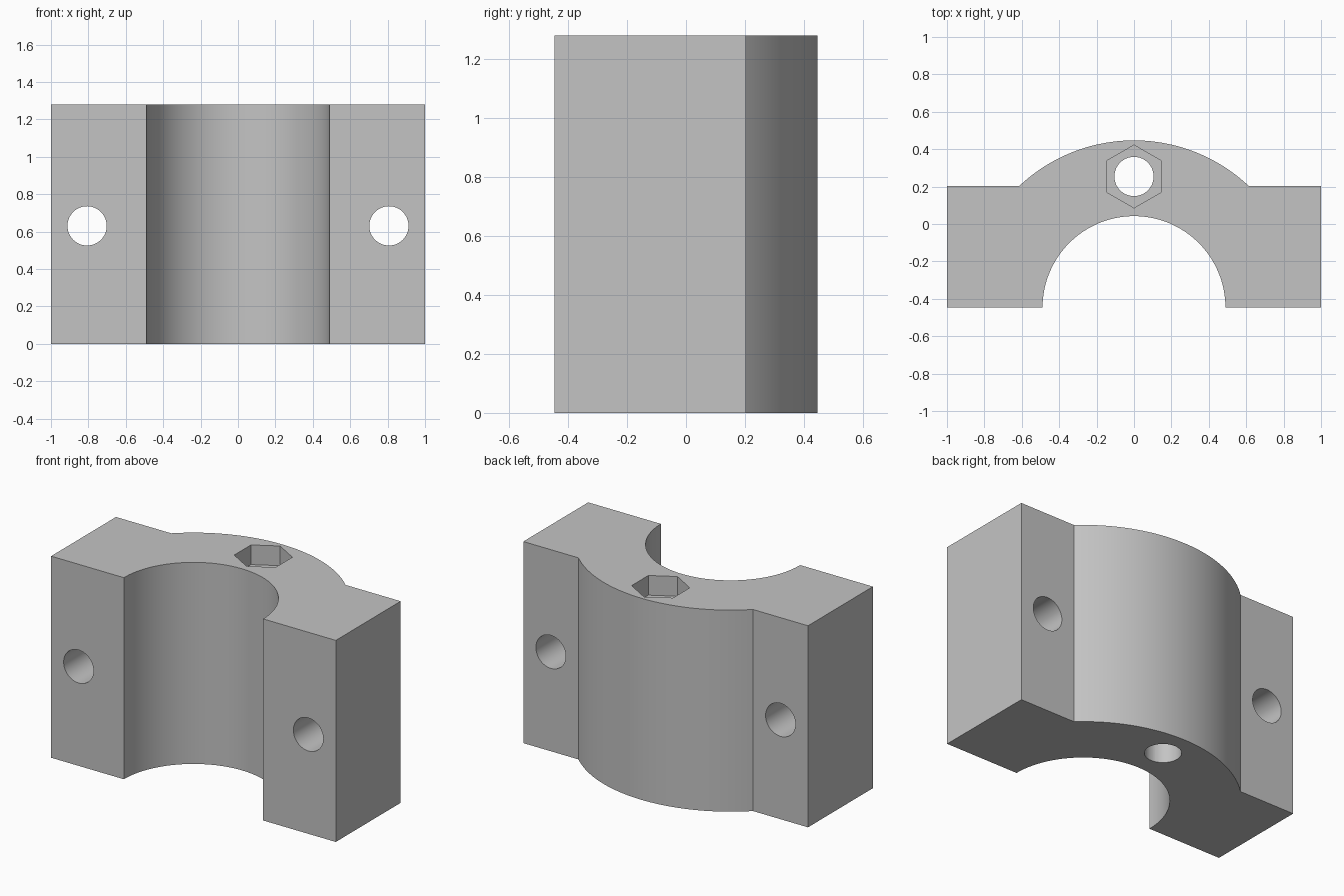
import bpy, bmesh, math

if "Cube" in bpy.data.objects:
    bpy.data.objects.remove(bpy.data.objects["Cube"], do_unlink=True)

HEIGHT = 1.28
FRONT = -0.447          # split plane, also the axis of both arcs
SHOULDER = 0.204        # back face of the bolt flanges
R_IN, R_OUT = 0.489, 0.894
HOLE_R = 0.105

grey = bpy.data.materials.new("plain grey")
grey.use_nodes = True
colour = (0.55, 0.55, 0.55, 1)
grey.diffuse_color = colour
grey.node_tree.nodes["Principled BSDF"].inputs["Base Color"].default_value = colour


def arc(radius, start, end, steps):
    angles = [start + (end - start) * i / steps for i in range(steps + 1)]
    return [(radius * math.cos(a), FRONT + radius * math.sin(a)) for a in angles]


def add_cutter(name, sides, radius, depth, location, rotation):
    bpy.ops.mesh.primitive_cylinder_add(vertices=sides, radius=radius, depth=depth,
                                        location=location, rotation=rotation)
    cutter = bpy.context.object
    cutter.name = name
    cutter.hide_render = True
    return cutter


# Clamp body: saddle profile extruded upwards
edge = math.asin((SHOULDER - FRONT) / R_OUT)
profile = [(1, FRONT), (1, SHOULDER)]
profile += arc(R_OUT, edge, math.pi - edge, 48)
profile += [(-1, SHOULDER), (-1, FRONT)]
profile += arc(R_IN, math.pi, 0, 64)

bm = bmesh.new()
base = bm.faces.new([bm.verts.new((x, y, 0)) for x, y in profile])
top = bmesh.ops.extrude_face_region(bm, geom=[base])
bmesh.ops.translate(bm, vec=(0, 0, HEIGHT),
                    verts=[v for v in top["geom"] if isinstance(v, bmesh.types.BMVert)])
bmesh.ops.recalc_face_normals(bm, faces=bm.faces)
mesh = bpy.data.meshes.new("clamp_half")
bm.to_mesh(mesh)
bm.free()
mesh.materials.append(grey)
body = bpy.data.objects.new("clamp_half", mesh)
bpy.context.collection.objects.link(body)

# Flange bolt holes, long clamping hole and its hexagonal nut pocket
cutters = [add_cutter(f"{side}_bolt_hole", 48, HOLE_R, 2, (x, 0, 0.631), (math.pi / 2, 0, 0))
           for side, x in (("left", 0.807), ("right", -0.807))]
cutters.append(add_cutter("vertical_hole", 48, HOLE_R, 3, (0, 0.254, HEIGHT / 2), (0, 0, 0)))
pocket_depth = 0.125
cutters.append(add_cutter("nut_pocket", 6, 0.168, 2 * pocket_depth,
                          (0, 0.254, HEIGHT), (0, 0, 0)))

bpy.ops.object.select_all(action='DESELECT')
body.select_set(True)
bpy.context.view_layer.objects.active = body
for cutter in cutters:
    cut = body.modifiers.new(cutter.name, 'BOOLEAN')
    cut.operation = 'DIFFERENCE'
    cut.solver = 'EXACT'
    cut.object = cutter
    bpy.ops.object.modifier_apply(modifier=cut.name)
for cutter in cutters:
    bpy.data.objects.remove(cutter, do_unlink=True)

# Smooth curved walls, sharp corners
bpy.ops.object.shade_smooth_by_angle(angle=math.radians(25))
